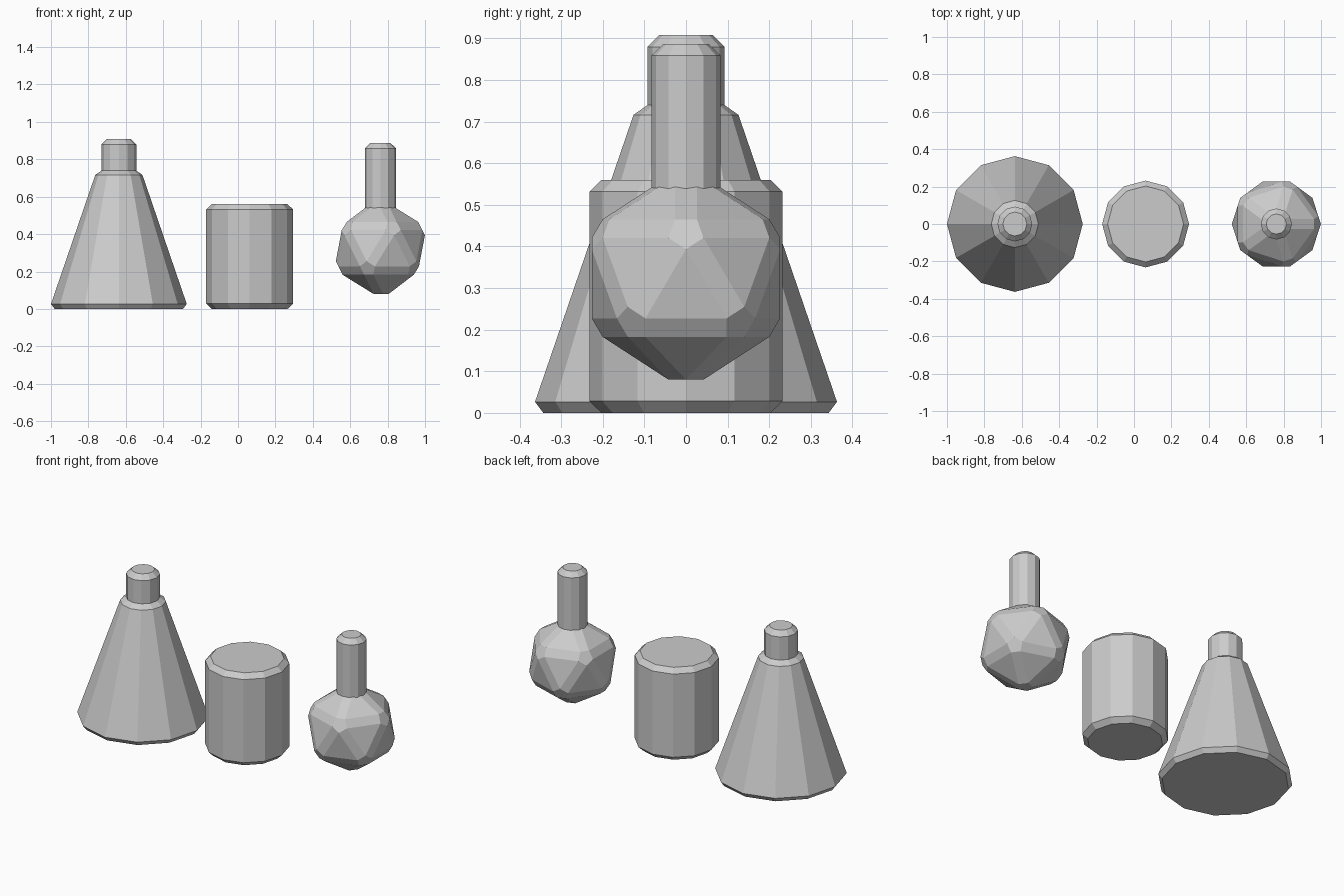
import bpy
from math import radians

if "Cube" in bpy.data.objects:
    bpy.data.objects.remove(bpy.data.objects["Cube"])

BEVEL = 0.028


def finish(name):
    """Name the active object and chamfer its sharp edges."""
    ob = bpy.context.object
    ob.name = name
    mod = ob.modifiers.new("chamfer", 'BEVEL')
    mod.width = BEVEL
    mod.segments = 1
    mod.limit_method = 'ANGLE'
    mod.angle_limit = radians(33)  # keeps the 12-sided walls unchamfered
    return ob


def frustum(name, x, z0, z1, r0, r1):
    """Upright 12-sided cylinder or cone between two heights."""
    bpy.ops.mesh.primitive_cone_add(vertices=12, radius1=r0, radius2=r1,
                                    depth=z1 - z0, location=(x, 0, (z0 + z1) / 2))
    return finish(name)


# Conical flask
frustum("conical_flask_body", -0.637, 0, 0.743, 0.372, 0.117)
frustum("conical_flask_neck", -0.637, 0.68, 0.908, 0.093, 0.093)

# Beaker
frustum("beaker", 0.062, 0, 0.56, 0.232, 0.232)

# Round flask: chamfered icosahedron with a long neck
bpy.ops.mesh.primitive_ico_sphere_add(subdivisions=1, radius=0.278,
                                      location=(0.761, 0, 0.324))
finish("round_flask_bulb")
frustum("round_flask_neck", 0.761, 0.48, 0.887, 0.083, 0.083)
